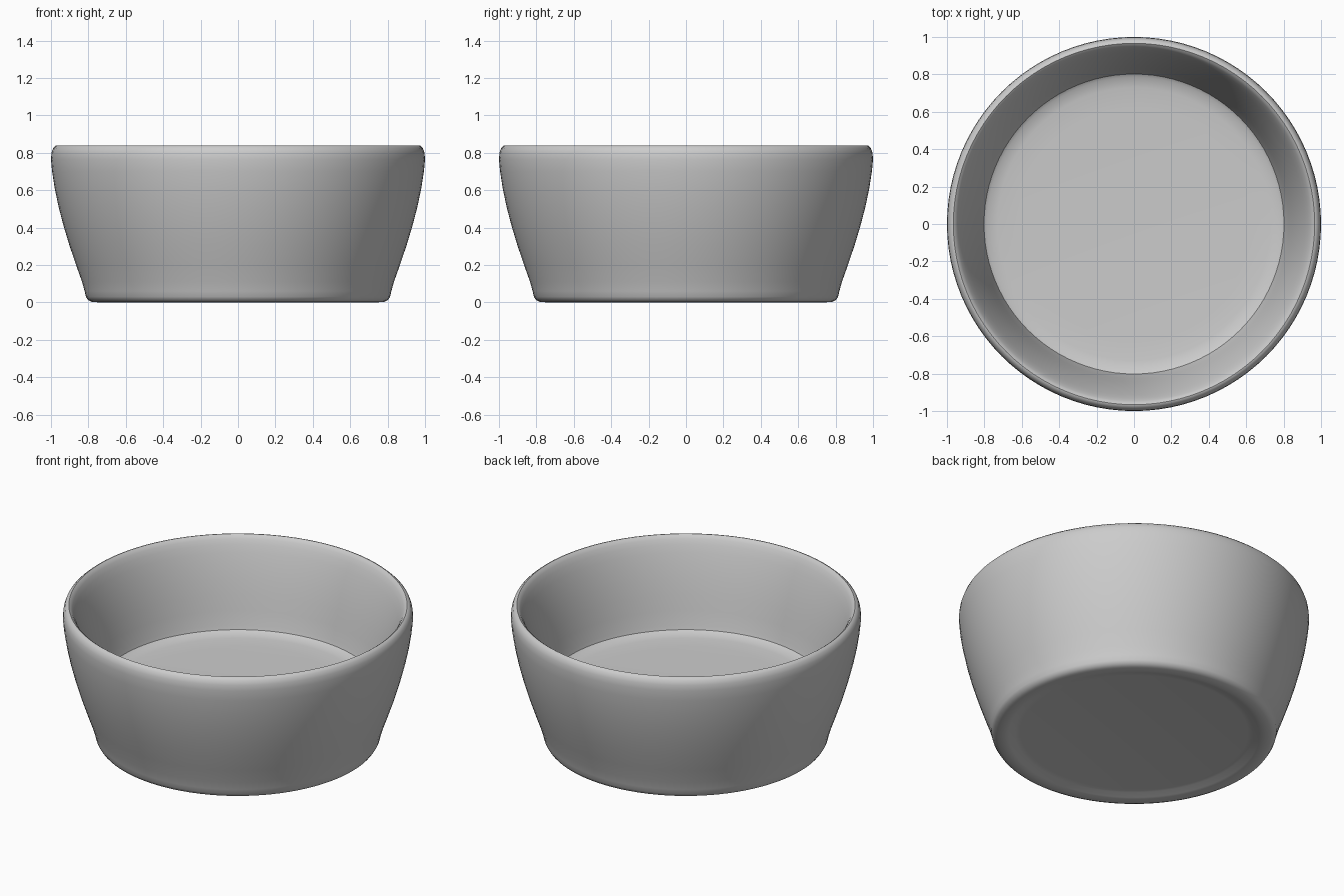
import bpy, bmesh, math

if "Cube" in bpy.data.objects:
    bpy.data.objects.remove(bpy.data.objects["Cube"])

SEGMENTS = 96

# Half cross-section (radius, height): underside recess, foot, outer wall, rim, inner wall, floor
PROFILE = [
    (0.0, 0.022), (0.65, 0.022), (0.68, 0.018), (0.715, 0.005), (0.74, 0.0),
    (0.78, 0.002), (0.802, 0.012), (0.813, 0.03), (0.82, 0.06), (0.834, 0.11),
    (0.866, 0.20), (0.903, 0.31), (0.933, 0.41), (0.959, 0.51), (0.98, 0.61),
    (0.994, 0.70), (1.0, 0.765), (0.997, 0.80), (0.988, 0.825), (0.974, 0.838),
    (0.966, 0.84), (0.955, 0.832), (0.945, 0.818), (0.931, 0.79), (0.914, 0.745),
    (0.894, 0.685), (0.869, 0.60), (0.847, 0.51), (0.827, 0.42), (0.809, 0.335),
    (0.802, 0.312), (0.785, 0.301), (0.73, 0.293), (0.62, 0.288), (0.0, 0.288),
]


def lathe(name, profile):
    bm = bmesh.new()
    verts = [bm.verts.new((r, 0, z)) for r, z in profile]
    edges = [bm.edges.new(pair) for pair in zip(verts, verts[1:])]
    bmesh.ops.spin(bm, geom=verts + edges, cent=(0, 0, 0), axis=(0, 0, 1),
                   angle=math.tau, steps=SEGMENTS, use_duplicate=False)
    bmesh.ops.remove_doubles(bm, verts=bm.verts, dist=0.0005)
    bmesh.ops.recalc_face_normals(bm, faces=bm.faces)
    mesh = bpy.data.meshes.new(name)
    bm.to_mesh(mesh)
    bm.free()
    obj = bpy.data.objects.new(name, mesh)
    bpy.context.collection.objects.link(obj)
    bpy.context.view_layer.objects.active = obj
    obj.select_set(True)
    bpy.ops.object.shade_smooth_by_angle(angle=math.radians(40))
    return obj


# Round bowl with a rounded rim and a raised floor
lathe("bowl", PROFILE)
